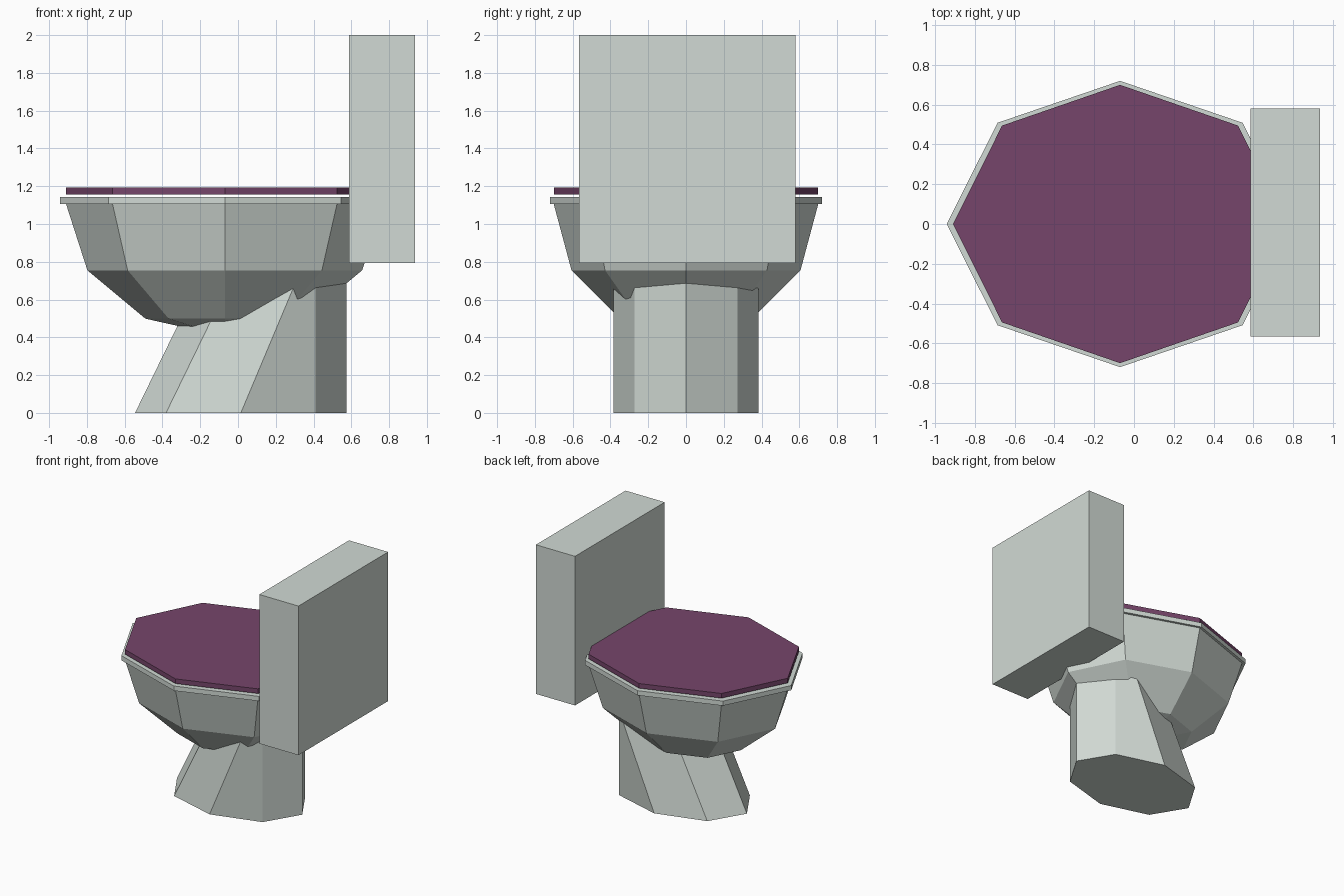
import bpy
import bmesh
from math import sin, cos, pi, radians

cube = bpy.data.objects.get("Cube")
if cube:
    bpy.data.objects.remove(cube, do_unlink=True)

SIDES = 8
BOWL_X = -0.07


def material(name, colour):
    mat = bpy.data.materials.new(name)
    mat.use_nodes = True
    mat.diffuse_color = (*colour, 1)
    mat.node_tree.nodes["Principled BSDF"].inputs["Base Color"].default_value = (*colour, 1)
    return mat


def ring(cx, rx, ry, z):
    """Eight points of an ellipse, with corners on the axes."""
    angles = [2 * pi * i / SIDES for i in range(SIDES)]
    return [(cx + rx * cos(a), ry * sin(a), z) for a in angles]


def loft(name, rings, mat, pole=None):
    """Join rings from bottom to top; close the bottom with a pole or a flat cap."""
    bm = bmesh.new()
    loops = [[bm.verts.new(p) for p in r] for r in rings]
    for low, high in zip(loops, loops[1:]):
        for i in range(SIDES):
            j = (i + 1) % SIDES
            bm.faces.new((low[i], low[j], high[j], high[i]))
    bm.faces.new(loops[-1])
    if pole:
        tip = bm.verts.new(pole)
        for i in range(SIDES):
            bm.faces.new((tip, loops[0][(i + 1) % SIDES], loops[0][i]))
    else:
        bm.faces.new(loops[0][::-1])
    bmesh.ops.recalc_face_normals(bm, faces=bm.faces)
    mesh = bpy.data.meshes.new(name)
    bm.to_mesh(mesh)
    bm.free()
    mesh.materials.append(mat)
    obj = bpy.data.objects.new(name, mesh)
    bpy.context.collection.objects.link(obj)
    return obj


porcelain = material("pale grey porcelain", (0.64, 0.70, 0.66))
plum = material("plum lid", (0.18, 0.06, 0.145))

# Bowl: lower half of a flattened faceted sphere
top, depth = 1.105, 0.70
bowl_rings = [ring(BOWL_X, 0.84 * cos(radians(a)), 0.70 * cos(radians(a)),
                   top - depth * sin(radians(a))) for a in (60, 30, 0)]
loft("bowl", bowl_rings, porcelain, pole=(BOWL_X, 0, top - depth))

# Rim and lid slabs
loft("rim", [ring(BOWL_X, 0.872, 0.72, z) for z in (1.105, 1.143)], porcelain)
loft("lid", [ring(BOWL_X, 0.84, 0.70, z) for z in (1.155, 1.193)], plum)

# Pedestal: upright at the tank side, leaning in under the bowl on the other
foot = ring(0.015, 0.56, 0.385, 0)
height = 0.75
neck = []
for x, y, z in foot:
    lean = 0 if x > 0.2 else (0.42 if x > -0.2 else 0.487)
    neck.append((x + lean * height, y, height))
loft("pedestal", [foot, neck], porcelain)

# Tank
bpy.ops.mesh.primitive_cube_add(size=1, location=(0.762, 0.007, 1.397))
tank = bpy.context.object
tank.name = "tank"
tank.scale = (0.35, 1.146, 1.206)
bpy.ops.object.transform_apply(location=False, rotation=False, scale=True)
tank.data.materials.append(porcelain)
